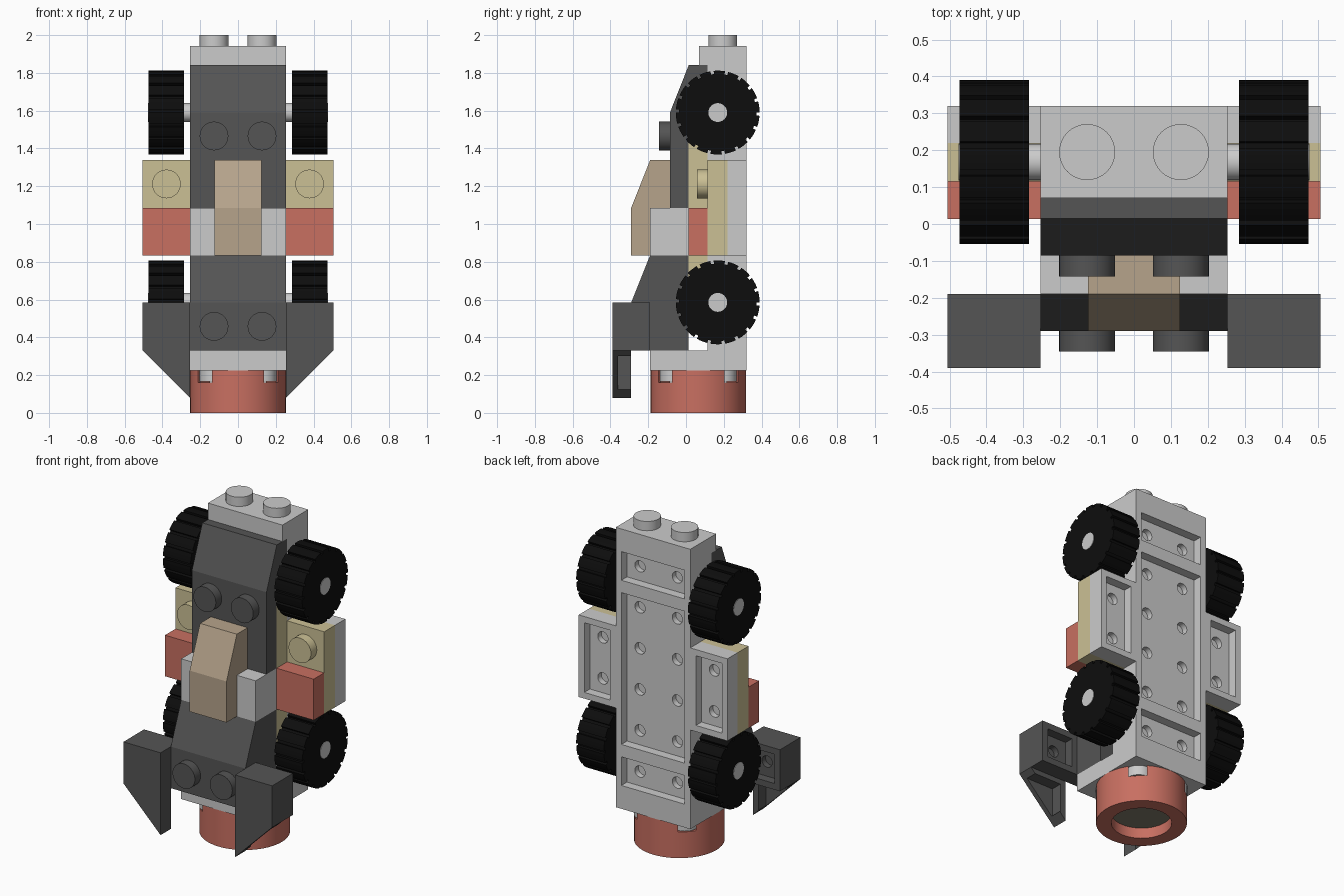
import bpy, bmesh
from math import pi, sin, cos
from mathutils import Matrix, Vector

if "Cube" in bpy.data.objects:
    bpy.data.objects.remove(bpy.data.objects["Cube"])

COLOURS = {"dark": (0.09, 0.09, 0.09), "black": (0.004, 0.004, 0.004),
           "red": (0.58, 0.16, 0.12), "sand": (0.60, 0.53, 0.30),
           "tan": (0.47, 0.37, 0.26), "olive": (0.22, 0.20, 0.15)}
MATS = {}
for key, rgb in COLOURS.items():
    MATS[key] = bpy.data.materials.new(key)
    MATS[key].diffuse_color = (*rgb, 1)

HALF, OUT = 0.253, 0.505          # half width of the body, outer edge of side parts
STUD_X, STUD_R, STUD_H = 0.127, 0.076, 0.058


def finish(name, bm, colour=None, smooth=False):
    bmesh.ops.recalc_face_normals(bm, faces=bm.faces)
    mesh = bpy.data.meshes.new(name)
    bm.to_mesh(mesh)
    bm.free()
    ob = bpy.data.objects.new(name, mesh)
    bpy.context.collection.objects.link(ob)
    if colour:
        mesh.materials.append(MATS[colour])
    if smooth:
        activate(ob)
        bpy.ops.object.shade_smooth_by_angle()
    return ob


def activate(ob):
    bpy.ops.object.select_all(action="DESELECT")
    ob.select_set(True)
    bpy.context.view_layer.objects.active = ob


def prism(name, pts, axis, a, b, colour=None, smooth=False):
    """Extrude a profile along an axis; points are (y,z), (x,z) or (x,y)."""
    bm = bmesh.new()
    place = {"x": lambda p, t: (t, *p), "y": lambda p, t: (p[0], t, p[1]),
             "z": lambda p, t: (*p, t)}[axis]
    lo = [bm.verts.new(place(p, a)) for p in pts]
    hi = [bm.verts.new(place(p, b)) for p in pts]
    bm.faces.new(lo)
    bm.faces.new(hi)
    for i in range(len(pts)):
        j = (i + 1) % len(pts)
        bm.faces.new((lo[i], lo[j], hi[j], hi[i]))
    return finish(name, bm, colour, smooth)


def box(name, x, y, z, colour=None):
    x = sorted(x)
    return prism(name, [(x[0], y[0]), (x[1], y[0]), (x[1], y[1]), (x[0], y[1])],
                 "z", *z, colour)


def disc(name, centre, r, axis, a, b, colour=None, n=32):
    pts = [(centre[0] + r * cos(2 * pi * i / n), centre[1] + r * sin(2 * pi * i / n))
           for i in range(n)]
    return prism(name, pts, axis, a, b, colour, True)


def cut(ob, cutter):
    mod = ob.modifiers.new("cut", "BOOLEAN")
    mod.operation, mod.object, mod.solver = "DIFFERENCE", cutter, "EXACT"
    activate(ob)
    bpy.ops.object.modifier_apply(modifier=mod.name)
    bpy.data.objects.remove(cutter)


def hollow_plate(name, x, y, z, xs, zs, colour=None):
    """Plate with an open pocket on its back and small holes in the pocket floor."""
    x = sorted(x)
    ob = box(name, x, y, z, colour)
    w = 0.038
    cut(ob, box("cutter", (x[0] + w, x[1] - w), (y[1] - 0.055, y[1] + 0.05),
                (z[0] + w, z[1] - w)))
    for hx in xs:
        for hz in zs:
            cut(ob, disc("cutter", (hx, hz), 0.035, "y", y[1] - 0.09, y[1] - 0.03, n=16))
    return ob


# Back layer of the chassis: short, long and short plates
Z = [0.33 + 0.252 * i for i in range(7)]
for label, i, j in (("lower", 0, 1), ("middle", 1, 5), ("upper", 5, 6)):
    hollow_plate(label + "_back_plate", (-HALF, HALF), (0.22, 0.32), (Z[i], Z[j]),
                 (-STUD_X, STUD_X), [Z[k] + 0.126 for k in range(i, j)])

# Axle plates, middle plate and core plate
for label, i in (("lower", 0), ("upper", 4)):
    box(label + "_axle_plate", (-HALF, HALF), (0.115, 0.22), (Z[i], Z[i + 2]))
box("middle_cross_plate", (-OUT, OUT), (0.115, 0.22), (Z[2], Z[4]), "sand")
box("core_plate", (-HALF, HALF), (0.013, 0.115), (Z[1], Z[5]), "sand")

# End plates with their studs
box("top_plate", (-HALF, HALF), (0.07, 0.32), (1.842, 1.943))
box("bottom_plate", (-HALF, HALF), (-0.19, 0.32), (0.225, 0.33))
for s in (-1, 1):
    disc("top_stud", (s * STUD_X, 0.195), STUD_R, "z", 1.943, 2.0)
    for t in (-1, 1):
        disc("bottom_stud", (s * STUD_X, 0.065 + t * STUD_X), STUD_R, "z", 0.165, 0.225)

# Round red base with a recess below and four notches at its top
base = disc("round_base", (0, 0.065), HALF, "z", 0, 0.225, "red", 48)
cut(base, disc("cutter", (0, 0.065), 0.168, "z", -0.1, 0.3, n=48))
for k in range(4):
    notch = box("cutter", (0.14, 0.4), (-0.052, 0.052), (0.16, 0.3))
    notch.data.transform(Matrix.Translation((0, 0.065, 0))
                         @ Matrix.Rotation(pi / 4 + k * pi / 2, 4, "Z"))
    cut(base, notch)
activate(base)
bpy.ops.object.shade_smooth_by_angle()
disc("base_floor", (0, 0.065), 0.168, "z", 0.065, 0.1, "olive", 48)

# Upper and lower dark slopes on the front
prism("upper_slope", [(0.115, 1.842), (0.015, 1.842), (-0.085, 1.59), (-0.085, 1.086),
                      (0.013, 1.086), (0.013, 1.59), (0.115, 1.59)],
      "x", -HALF, HALF, "dark")
prism("lower_slope", [(0.013, 0.834), (-0.19, 0.834), (-0.29, 0.585), (-0.29, 0.33),
                      (0.013, 0.33)], "x", -HALF, HALF, "dark")
for s in (-1, 1):
    disc("upper_slope_stud", (s * STUD_X, 1.466), STUD_R, "y", -0.142, -0.085, "dark")
    disc("lower_slope_stud", (s * STUD_X, 0.458), STUD_R, "y", -0.345, -0.29, "dark")

# Waist plates and the tan cockpit slope
box("waist_brick", (-HALF, HALF), (-0.19, 0.013), (0.834, 1.086))
prism("cockpit_slope", [(-0.085, 1.338), (-0.19, 1.338), (-0.29, 1.086), (-0.29, 0.834),
                        (-0.19, 0.834), (-0.19, 1.086), (-0.085, 1.086)],
      "x", -0.125, 0.125, "tan")


def tyre_profile(cy, cz, r=0.222, depth=0.017, teeth=18):
    pts = []
    for k in range(teeth):
        for f, rr in ((0, r), (0.26, r), (0.52, r), (0.78, r),
                      (0.78, r - depth), (1, r - depth)):
            a = 2 * pi * (k + f) / teeth
            pts.append((cy + rr * cos(a), cz + rr * sin(a)))
    return pts


# Everything that sits on both sides
for s, side in ((-1, "left"), (1, "right")):
    # Side blocks
    hollow_plate(side + "_side_plate", (s * HALF, s * OUT), (0.22, 0.32), (Z[2], Z[4]),
                 [s * 0.379], (Z[2] + 0.126, Z[3] + 0.126))
    disc(side + "_side_stud", (s * 0.379, 1.212), STUD_R, "y", 0.058, 0.115, "sand")
    box(side + "_red_block", (s * HALF, s * OUT), (0.013, 0.115), (0.834, 1.086), "red")

    # Wheels and axles
    for label, z in (("lower", 0.585), ("upper", 1.59)):
        prism(f"{side}_{label}_tyre", tyre_profile(0.168, z), "x", s * 0.285, s * 0.473, "black")
        disc(f"{side}_{label}_axle", (0.168, z), 0.05, "x", s * 0.25, s * 0.476, None, 24)

    # Swept wing: wedge plate hollowed from behind, on a small block
    wing = prism(side + "_wing", [(s * HALF, 0.585), (s * OUT, 0.585), (s * OUT, 0.33),
                                  (s * HALF, 0.08)], "y", -0.39, -0.29, "dark")
    cut(wing, prism("cutter", [(s * 0.29, 0.30), (s * 0.56, 0.30), (s * 0.56, 0.24),
                               (s * 0.29, 0.12)], "y", -0.36, -0.2))
    hollow_plate(side + "_wing_block", (s * HALF, s * OUT), (-0.29, -0.19), (0.33, 0.585),
                 [s * 0.379], [0.458], "dark")

for m in bpy.data.materials:
    if m.users and not m.is_grease_pencil:
        m.use_nodes = True
        m.node_tree.nodes["Principled BSDF"].inputs["Base Color"].default_value = m.diffuse_color
